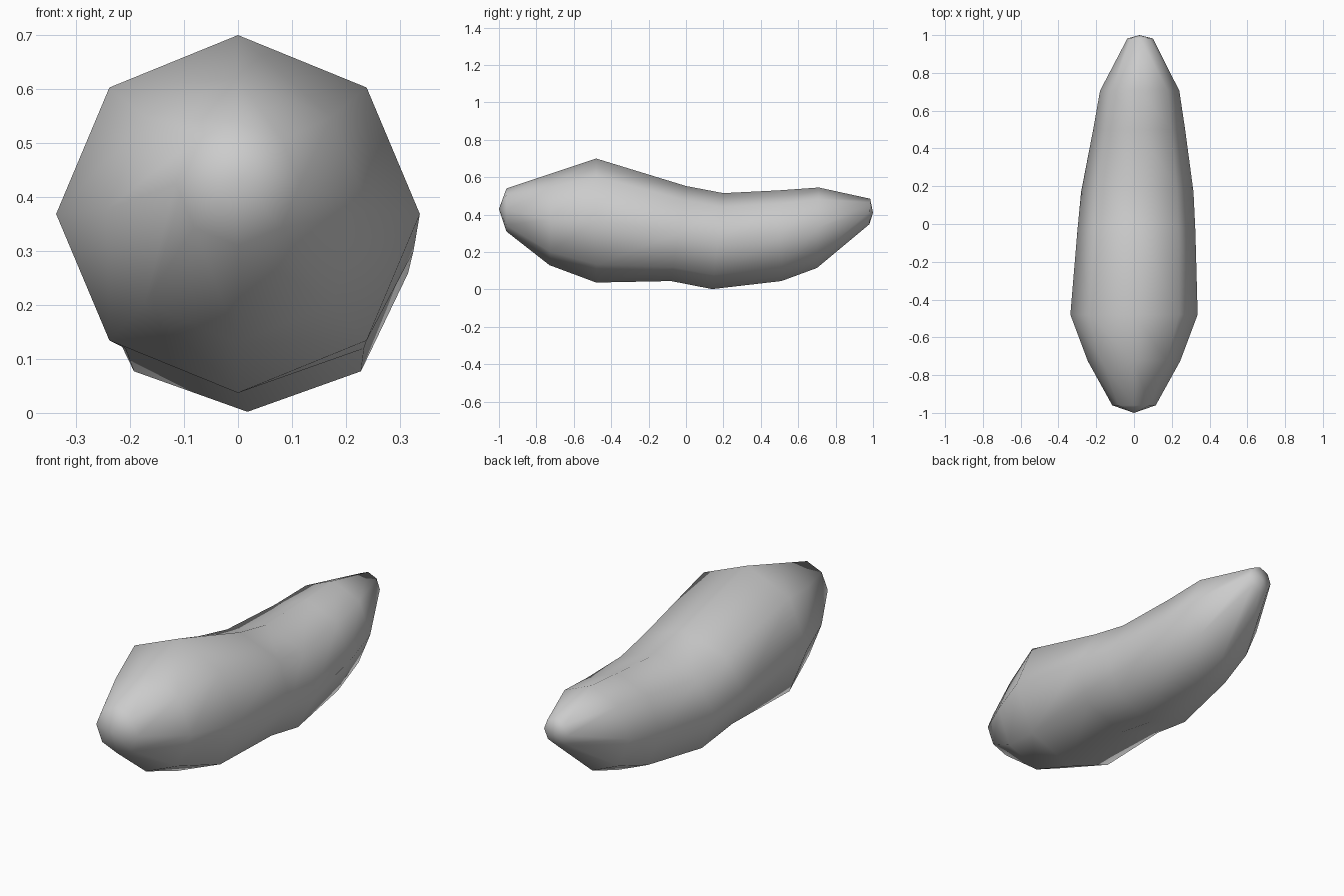
import bpy, bmesh
from math import sin, cos, tau

cube = bpy.data.objects.get("Cube")
if cube:
    bpy.data.objects.remove(cube, do_unlink=True)

SIDES = 8

# Cross-sections: y at bottom, y at top, left x, right x, bottom z, top z
SECTIONS = [
    (-0.96, -0.96, -0.115, 0.115, 0.31, 0.54),
    (-0.73, -0.72, -0.245, 0.245, 0.13, 0.62),
    (-0.48, -0.48, -0.337, 0.337, 0.037, 0.70),
    (-0.08, 0.00, -0.30, 0.325, 0.045, 0.553),
    (0.14, 0.20, -0.28, 0.315, 0.002, 0.515),
    (0.51, 0.50, -0.215, 0.27, 0.045, 0.53),
    (0.70, 0.71, -0.18, 0.24, 0.115, 0.545),
    (0.98, 0.985, -0.035, 0.10, 0.348, 0.485),
]


def add_ring(bm, y0, y1, x0, x1, z0, z1):
    """An eight-sided, slightly tilted cross-section."""
    ring = []
    for i in range(SIDES):
        a = tau * i / SIDES
        t = (1 + sin(a)) / 2
        x = (x0 + x1) / 2 + (x1 - x0) / 2 * cos(a)
        ring.append(bm.verts.new((x, y0 + (y1 - y0) * t, z0 + (z1 - z0) * t)))
    return ring


# Body: bridged cross-sections closed by a pole at each end
bm = bmesh.new()
rings = [add_ring(bm, *s) for s in SECTIONS]
front_pole = bm.verts.new((0, -1, 0.43))
back_pole = bm.verts.new((0.03, 1, 0.41))
for i in range(SIDES):
    j = (i + 1) % SIDES
    for a, b in zip(rings, rings[1:]):
        bm.faces.new((a[i], a[j], b[j], b[i]))
    bm.faces.new((front_pole, rings[0][j], rings[0][i]))
    bm.faces.new((back_pole, rings[-1][i], rings[-1][j]))
bmesh.ops.recalc_face_normals(bm, faces=bm.faces)
for f in bm.faces:
    f.smooth = True

mesh = bpy.data.meshes.new("lumpy_body")
bm.to_mesh(mesh)
bm.free()
body = bpy.data.objects.new("lumpy_body", mesh)
bpy.context.collection.objects.link(body)

# Plain grey skin
grey = bpy.data.materials.new("light_grey")
grey.use_nodes = True
colour = (0.6, 0.6, 0.6, 1)
grey.diffuse_color = colour
grey.node_tree.nodes["Principled BSDF"].inputs["Base Color"].default_value = colour
mesh.materials.append(grey)
